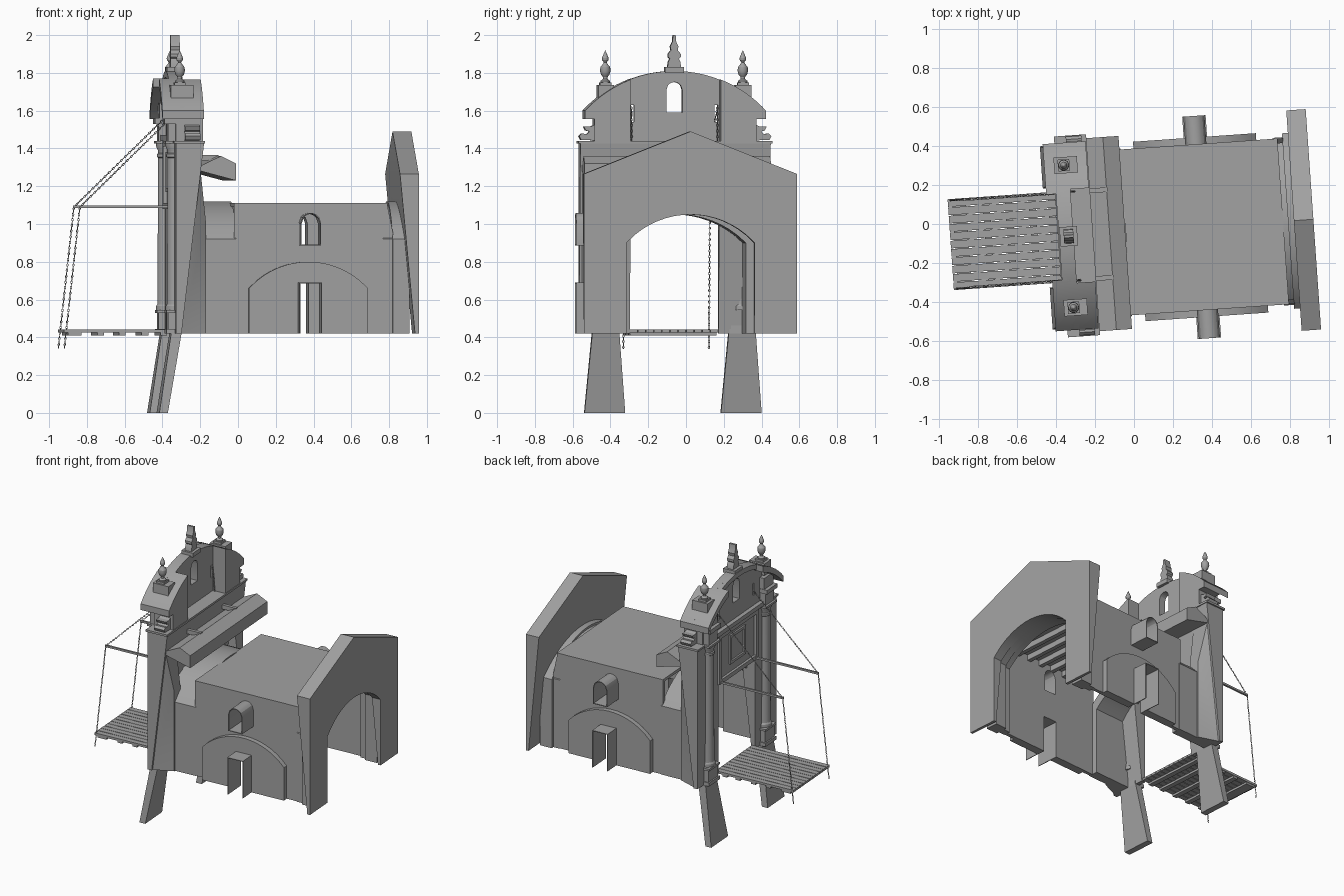
import bpy, bmesh, math
from mathutils import Matrix, Vector

if "Cube" in bpy.data.objects:
    bpy.data.objects.remove(bpy.data.objects["Cube"])

# everything is built in local axes (u along the passage, v across), then turned 4 degrees
PLACE = Matrix.Translation((0, -0.04, 0)) @ Matrix.Rotation(math.radians(4), 4, 'Z')
AX_U = Matrix(((0, 0, 1, 0), (1, 0, 0, 0), (0, 1, 0, 0), (0, 0, 0, 1)))
AX_V = Matrix(((1, 0, 0, 0), (0, 0, -1, 0), (0, 1, 0, 0), (0, 0, 0, 1)))
STONE = bpy.data.materials.new('dark_grey')
STONE.diffuse_color = (.36, .36, .36, 1)
STONE.use_nodes = True
STONE.node_tree.nodes["Principled BSDF"].inputs["Base Color"].default_value = STONE.diffuse_color


def add(name, me, smooth=True):
    me.materials.clear()
    me.materials.append(STONE)
    ob = bpy.data.objects.new(name, me)
    bpy.context.collection.objects.link(ob)
    ob.matrix_world = PLACE
    if smooth:
        bpy.ops.object.select_all(action='DESELECT')
        ob.select_set(True)
        bpy.context.view_layer.objects.active = ob
        bpy.ops.object.shade_smooth_by_angle(angle=math.radians(25))
    return ob


def plate(name, loops, a, b, axis='u', edit=None):
    """Extrude an outline with holes from a to b along u (points v,z) or v (points u,z)."""
    cu = bpy.data.curves.new(name, 'CURVE')
    cu.dimensions, cu.fill_mode, cu.extrude = '2D', 'BOTH', abs(b - a) / 2
    for pts in loops:
        sp = cu.splines.new('POLY')
        sp.points.add(len(pts) - 1)
        for p, c in zip(sp.points, pts):
            p.co = (c[0], c[1], 0, 1)
        sp.use_cyclic_u = True
    tmp = bpy.data.objects.new(name, cu)
    bpy.context.collection.objects.link(tmp)
    dg = bpy.context.evaluated_depsgraph_get()
    me = bpy.data.meshes.new_from_object(tmp.evaluated_get(dg))
    bpy.data.objects.remove(tmp)
    mid = (a + b) / 2
    me.transform((AX_U if axis == 'u' else AX_V) @ Matrix.Translation((0, 0, mid if axis == 'u' else -mid)))
    bm = bmesh.new()
    bm.from_mesh(me)
    bmesh.ops.remove_doubles(bm, verts=bm.verts, dist=1e-5)
    for v in bm.verts:
        if edit:
            edit(v.co)
    bmesh.ops.recalc_face_normals(bm, faces=bm.faces)
    bm.to_mesh(me)
    return add(name, me)


def box(name, u0, u1, v0, v1, z0, z1):
    return plate(name, [[(v0, z0), (v1, z0), (v1, z1), (v0, z1)]], u0, u1)


def arc(h, z, rise, n=16, c=0, lo=-1, hi=1):
    """Segment arch points from left to right; lo/hi clip it as a share of the half width."""
    r = (h * h + rise * rise) / (2 * rise)
    zc = z + rise - r
    xs = [h * (lo + (hi - lo) * i / n) for i in range(n + 1)]
    return [(c + x, zc + math.sqrt(max(r * r - x * x, 0))) for x in xs]


def lathe(name, prof, u, v, seg=16):
    bm = bmesh.new()
    vs = [bm.verts.new((r, 0, z)) for r, z in prof]
    es = [bm.edges.new(p) for p in zip(vs, vs[1:])]
    bmesh.ops.spin(bm, geom=vs + es, axis=(0, 0, 1), cent=(0, 0, 0), angle=2 * math.pi, steps=seg)
    bmesh.ops.remove_doubles(bm, verts=bm.verts, dist=1e-5)
    bmesh.ops.recalc_face_normals(bm, faces=bm.faces)
    bmesh.ops.translate(bm, verts=bm.verts, vec=(u, v, 0))
    me = bpy.data.meshes.new(name)
    bm.to_mesh(me)
    add(name, me)


def chain(name, pts, step=0.015):
    """Flat oval links, alternately turned, along a path."""
    bm = bmesh.new()
    for a, b in zip(pts, pts[1:]):
        a, b = Vector(a), Vector(b)
        n = round((b - a).length / step)
        q = (b - a).to_track_quat('X', 'Z').to_matrix().to_4x4()
        for i in range(n):
            m = Matrix.Translation(a.lerp(b, (i + .5) / n)) @ q @ Matrix.Rotation(math.pi / 2 * (i % 2), 4, 'X')
            rings = []
            for k in range(8):
                t = k * math.pi / 4
                rings.append([bm.verts.new(m @ Vector(((.0075 + .002 * math.cos(s)) * math.cos(t),
                              (.0042 + .002 * math.cos(s)) * math.sin(t), .002 * math.sin(s))))
                              for s in (0, math.pi / 2, math.pi, math.pi * 1.5)])
            for k in range(8):
                r, s = rings[k], rings[(k + 1) % 8]
                for j in range(4):
                    bm.faces.new((r[j], s[j], s[(j + 1) % 4], r[(j + 1) % 4]))
    me = bpy.data.meshes.new(name)
    bm.to_mesh(me)
    add(name, me, False)


# rear gable wall, thinner towards its foot on the inner side
def gable_taper(c):
    if c.x < .87 and c.z < 1.27:
        c.x += .08 * (1.27 - c.z) / .85
plate('rear_gable', [[(-.565, .42), (-.565, 1.265), (0, 1.49), (.565, 1.265), (.565, .42), (.34, .42)]
      + arc(.34, .9, .15)[::-1] + [(-.34, .42)]], .82, .92, edit=gable_taper)

# passage body: side walls, roof, ceiling beams
DC = .347
window = [(DC - .054, .885), (DC + .054, .885)] + arc(.054, 1.005, .053, 10, DC)[::-1]
DOOR = [(DC - .06, .42), (DC - .06, .69), (DC + .06, .69), (DC + .06, .42)]
wall = [(-.05, .42)] + DOOR + [(.80, .42), (.80, .92), (.765, 1.09), (-.05, 1.09)]
for s, side in ((-1, 'right'), (1, 'left')):
    plate('side_wall_' + side, [wall, window], s * .40, s * .425, 'v')
    plate('blind_arch_' + side, [[(DC - .32, .42)] + arc(.315, .66, .14, 16, DC - .005)
          + [(DC + .31, .42)] + DOOR[::-1]], s * .425, s * .46, 'v')
    # protruding door and window reveals
    t = .005
    inner = [(DC - .06 + t, .42), (DC - .06 + t, .69 - t), (DC + .06 - t, .69 - t), (DC + .06 - t, .42)]
    plate('door_reveal_' + side, [DOOR + inner[::-1]], s * .40, s * .57, 'v')
    hole = [(DC + (x - DC) * .9, .975 + (z - .975) * .94) for x, z in window]
    plate('window_reveal_' + side, [window, hole], s * .40, s * .57, 'v')
box('roof', -.05, .765, -.425, .425, 1.09, 1.11)
for i in range(7):
    u = .0 + i * .105
    box('ceiling_beam_%d' % i, u, u + .03, -.40, .40, 1.05, 1.09)

# arched vault rings at both ends of the passage
def ring(name, a, b, h, top, ih):
    plate(name, [[(-h, .42)] + arc(h, .92, top - .92) + [(h, .42), (ih, .42)]
          + arc(ih, .9, .15)[::-1] + [(-ih, .42)]], a, b)
ring('front_vault_ring', -.30, -.04, .43, 1.12, .36)
ring('rear_vault_ring', .74, .80, .43, 1.105, .38)
ring('rear_vault_outer_ring', .79, .88, .45, 1.12, .36)

# front gate wall with battered rear and tapering feet
def gate_taper(c):
    if c.x > -.3:
        c.x -= .12 * (1.43 - c.z) / 1.01
plate('gate_wall', [[(-.505, .42), (-.505, 1.43), (.505, 1.43), (.505, .42), (.235, .42),
      (.235, 1.08), (-.235, 1.08), (-.235, .42)]], -.365, -.215, edit=gate_taper)
box('gate_cornice', -.375, -.21, -.515, .515, 1.425, 1.44)

def foot_taper(c):
    k = (.42 - c.z) / .42
    c.x -= k * (.065 if c.x < -.36 else .075)

def wing_splay(c):
    if abs(c.y) > .45 and c.x > -.21:
        c.y = math.copysign(.44, c.y)

for s, side in ((-1, 'right'), (1, 'left')):
    v = s * .362
    plate('foot_' + side, [[(v - .108, 0), (v + .108, 0), (v + .072, .42), (v - .072, .42)]],
          -.385, -.33, edit=foot_taper)
    # splayed wing between gate wall and vault
    plate('wing_' + side, [[(-.34, .42), (-.2, .42), (-.2, 1.0), (-.235, 1.3)]],
          s * .36, s * .495, 'v', wing_splay)
    # column on its pedestal
    box('pedestal_' + side, -.40, -.33, v - .06, v + .06, .42, .54)
    box('pedestal_base_' + side, -.41, -.33, v - .068, v + .068, .42, .445)
    box('pedestal_cap_' + side, -.41, -.33, v - .068, v + .068, .53, .545)
    lathe('column_' + side, [(0, .545), (.052, .545), (.052, .565), (.046, .575), (.045, .59), (.042, 1.35),
          (.048, 1.355), (.048, 1.37), (.042, 1.375), (.043, 1.39), (.052, 1.41), (.052, 1.43), (0, 1.43)],
          -.357, v, 20)
    box('column_cornice_' + side, -.415, -.36, v - .07, v + .07, 1.425, 1.44)
    box('entablature_block_' + side, -.40, -.35, v - .055, v + .055, 1.44, 1.53)
    box('entablature_cap_' + side, -.42, -.35, v - .065, v + .065, 1.53, 1.56)
    # projecting pediment piece above the column
    lo, hi = (-1, -.46) if s < 0 else (.46, 1)
    seg = arc(.48, 1.60, .21, 10, 0, lo, hi)
    plate('pediment_projection_' + side, [seg + [(x, z - .045) for x, z in seg[::-1]]], -.435, -.34)
    box('pediment_backing_' + side, -.395, -.34, min(s * .3, s * .42), max(s * .3, s * .42), 1.54, 1.64)
    # thicker rear shoulder of the pediment
    seg = arc(.48, 1.60, .21, 12, 0, *((-1, -.5) if s < 0 else (.5, 1)))
    low = [(s * .24, 1.44), (s * .43, 1.44), (s * .43, 1.555), (s * .48, 1.555)]
    plate('pediment_shoulder_' + side, [low + (seg if s < 0 else seg[::-1])], -.315, -.215)
    # side scroll
    plate('scroll_' + side, [[(s * x, z) for x, z in ((.40, 1.552), (.415, 1.552), (.42, 1.53), (.45, 1.515),
          (.485, 1.515), (.475, 1.495), (.455, 1.49), (.47, 1.475), (.495, 1.48), (.51, 1.465),
          (.50, 1.445), (.40, 1.442))]], -.315, -.235)
    # urn finial
    box('finial_block_' + side, -.385, -.265, s * .365 - .042, s * .365 + .042, 1.65, 1.735)
    box('finial_block_cap_' + side, -.365, -.305, s * .365 - .03, s * .365 + .03, 1.735, 1.75)
    lathe('urn_' + side, [(0, 1.75), (.025, 1.75), (.025, 1.758), (.011, 1.768), (.012, 1.778), (.022, 1.79),
          (.028, 1.81), (.026, 1.83), (.012, 1.848), (.008, 1.856), (.017, 1.868), (.018, 1.878),
          (.009, 1.9), (0, 1.92)], -.335, s * .365)
    # bridge beam, lifting chain and its guide behind the wall
    box('lifting_beam_' + side, -.86, -.36, s * .225 - .007, s * .225 + .007, 1.084, 1.098)
    box('chain_guide_' + side, -.23, -.12, s * .225 - .012, s * .225 + .012, 1.335, 1.365)
    chain('lifting_chain_' + side, [(-.938, s * .227, .34), (-.855, s * .227, 1.09), (-.385, s * .222, 1.55),
          (-.305, s * .228, 1.62), (-.29, s * .228, 1.44)])

# curved pediment with centre window and chain slots
slots = [[(v - .009, 1.54), (v + .009, 1.54), (v + .009, 1.63), (v - .009, 1.63)] for v in (-.222, .222)]
plate('pediment', [[(-.43, 1.44), (-.43, 1.555), (-.48, 1.555)] + arc(.48, 1.60, .21, 28)
      + [(.48, 1.555), (.43, 1.555), (.43, 1.44)],
      [(-.042, 1.59), (.042, 1.59)] + arc(.042, 1.71, .041, 10)[::-1]] + slots, -.36, -.31)
mid = arc(.48, 1.60, .21, 14, 0, -.47, .47)
plate('pediment_cornice', [mid + [(x, z - .035) for x, z in mid[::-1]]], -.385, -.35)

# centre finial
box('centre_finial_base', -.38, -.29, -.05, .05, 1.80, 1.83)
half = [(.036, 1.83), (.032, 1.86), (.024, 1.875), (.034, 1.885), (.034, 1.9), (.018, 1.92), (.022, 1.94),
        (.01, 1.965), (.007, 2.0)]
plate('centre_finial', [half + [(-x, z) for x, z in half[::-1]]], -.36, -.31)

# framed panel over the gateway
def frame(name, h, z0, z1, w, depth):
    plate(name, [[(-h, z0), (h, z0), (h, z1), (-h, z1)],
          [(-h + w, z0 + w), (h - w, z0 + w), (h - w, z1 - w), (-h + w, z1 - w)]], -.365 - depth, -.36)
frame('gateway_panel_frame', .25, 1.08, 1.44, .03, .018)
frame('gateway_inner_frame', .1, 1.17, 1.38, .02, .012)
box('gateway_lintel', -.39, -.35, -.30, .30, 1.44, 1.47)

# sloped weather canopy behind the gate
plate('rear_canopy', [[(-.25, 1.285), (-.045, 1.23), (-.045, 1.32), (-.125, 1.36), (-.25, 1.30)]], -.495, .495, 'v')

# drawbridge: lengthwise planks on cross beams
for i in range(11):
    v = -.235 + i * .0427
    box('bridge_plank_%d' % i, -.94, -.34, v + .002, v + .0407, .425, .441)
for i, u in enumerate((-.90, -.865, -.745, -.63, -.51, -.41)):
    box('bridge_cross_beam_%d' % i, u - .018, u + .018, -.23, .23, .41, .426)
